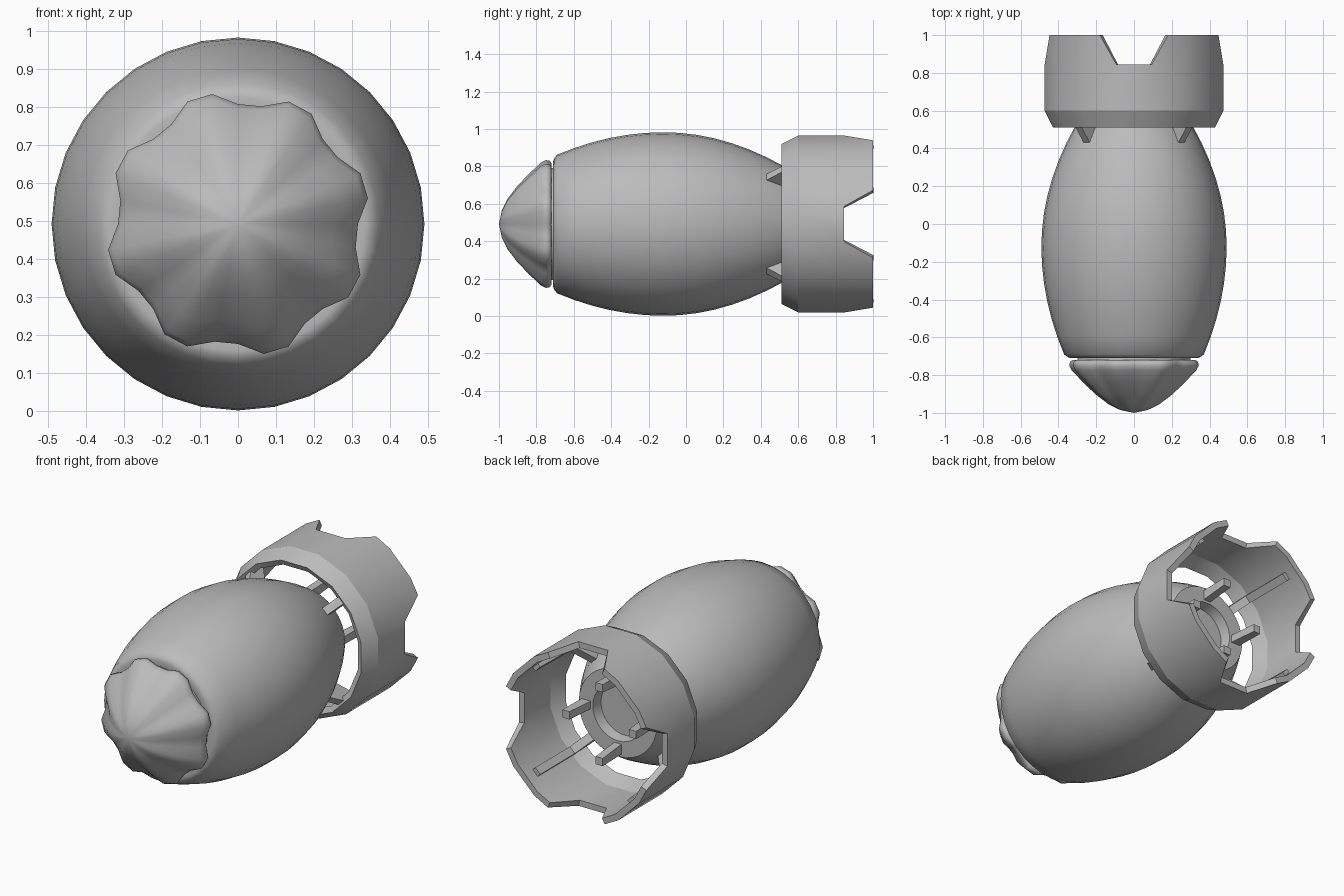
import bpy
import bmesh
from math import sin, cos, pi, radians

if "Cube" in bpy.data.objects:
    bpy.data.objects.remove(bpy.data.objects["Cube"], do_unlink=True)

AXIS_Z = 0.492

grey = bpy.data.materials.new("plain_grey")
grey.use_nodes = True
grey.diffuse_color = (0.5, 0.5, 0.5, 1)
grey.node_tree.nodes["Principled BSDF"].inputs["Base Color"].default_value = (0.5, 0.5, 0.5, 1)


def place(r, y, t):
    """Point at radius r, length y and angle t (clockwise from the top)."""
    return (r * sin(t), y, AXIS_Z + r * cos(t))


def make_object(name, bm):
    mesh = bpy.data.meshes.new(name)
    bm.to_mesh(mesh)
    bm.free()
    mesh.materials.append(grey)
    obj = bpy.data.objects.new(name, mesh)
    bpy.context.collection.objects.link(obj)
    return obj


def smooth(obj, degrees):
    obj.data.shade_smooth()
    obj.data.set_sharp_from_angle(angle=radians(degrees))


def skin(bm, rows, skip=lambda i, j: False):
    """Join closed rows of vertices with quads."""
    n = len(rows[0])
    for i in range(len(rows) - 1):
        for j in range(n):
            if not skip(i, j):
                k = (j + 1) % n
                bm.faces.new((rows[i][j], rows[i][k], rows[i + 1][k], rows[i + 1][j]))


def lathe(name, profile, sides, degrees, flute=0.0, phase=0.0):
    """Turn a (y, radius) profile about the long axis, with eight optional flutes."""
    bm = bmesh.new()
    rows = []
    for y, r in profile:
        row = []
        for j in range(sides):
            t = 2 * pi * j / sides
            row.append(bm.verts.new(place(r * (1 + flute * cos(8 * (t - phase))), y, t)))
        rows.append(row)
    skin(bm, rows)
    bmesh.ops.remove_doubles(bm, verts=bm.verts, dist=0.0001)
    obj = make_object(name, bm)
    smooth(obj, degrees)


# Barrel body: bulging side, neck at the front, recess at the back
def bulge(y):
    d = y + 0.12
    return 0.4905 - (0.37 if d < 0 else 0.44) * d * d


body = [(-0.74, 0), (-0.74, 0.30), (-0.705, 0.30), (-0.71, 0.335), (-0.705, 0.35)]
steps = 14
body += [(y, bulge(y)) for y in (-0.69 + 1.31 * i / steps for i in range(steps + 1))]
body += [(0.62, 0.16), (0.56, 0.15), (0.56, 0)]
lathe("barrel_body", body, 32, 35)

# Fluted nose cap
nose = [(-1, 0), (-0.985, 0.07), (-0.955, 0.13), (-0.9, 0.2), (-0.835, 0.265),
        (-0.775, 0.32), (-0.75, 0.332), (-0.73, 0.33), (-0.72, 0.315), (-0.72, 0)]
lathe("nose_cap", nose, 32, 50, flute=0.07, phase=radians(28.1))

# Tail ring: sixteen sides, bevelled front, four flared notches at the back
SIDES = 16
bm = bmesh.new()
rows = []
for i, (y, apothem) in enumerate([(0.51, 0.428), (0.6, 0.473), (0.845, 0.473), (1.0, 0.473)]):
    row = []
    for j in range(SIDES):
        t = 2 * pi * (j - 0.5) / SIDES
        if i == 3 and j % 4 == 0:
            t -= radians(10.75)
        if i == 3 and j % 4 == 1:
            t += radians(10.75)
        row.append(bm.verts.new(place(apothem / cos(pi / SIDES), y, t)))
    rows.append(row)
skin(bm, rows, skip=lambda i, j: i == 2 and j % 4 == 0)
ring = make_object("tail_ring", bm)
wall = ring.modifiers.new("wall", "SOLIDIFY")
wall.thickness = 0.035
wall.offset = -1
wall.use_even_offset = True
bpy.context.view_layer.objects.active = ring
bpy.ops.object.modifier_apply(modifier="wall")
smooth(ring, 24)


# Bars repeated four times around the axis from a (y, radius) outline
def bars(name, outline, width, start):
    bm = bmesh.new()
    for k in range(4):
        t = start + k * pi / 2
        ends = []
        for side in (-width / 2, width / 2):
            loop = []
            for y, r in outline:
                x, _, z = place(r, y, t)
                loop.append(bm.verts.new((x + side * cos(t), y, z - side * sin(t))))
            ends.append(loop)
            bm.faces.new(loop)
        skin(bm, ends)
    bmesh.ops.recalc_face_normals(bm, faces=bm.faces)
    make_object(name, bm)


bars("ring_struts", [(0.43, 0.355), (0.52, 0.42), (0.6, 0.455), (0.93, 0.455),
                     (0.93, 0.415), (0.62, 0.41), (0.52, 0.28), (0.45, 0.3)], 0.045, pi / 4)
bars("tail_prongs", [(0.58, 0.17), (0.58, 0.23), (0.79, 0.235), (0.79, 0.19)], 0.045, 0)
